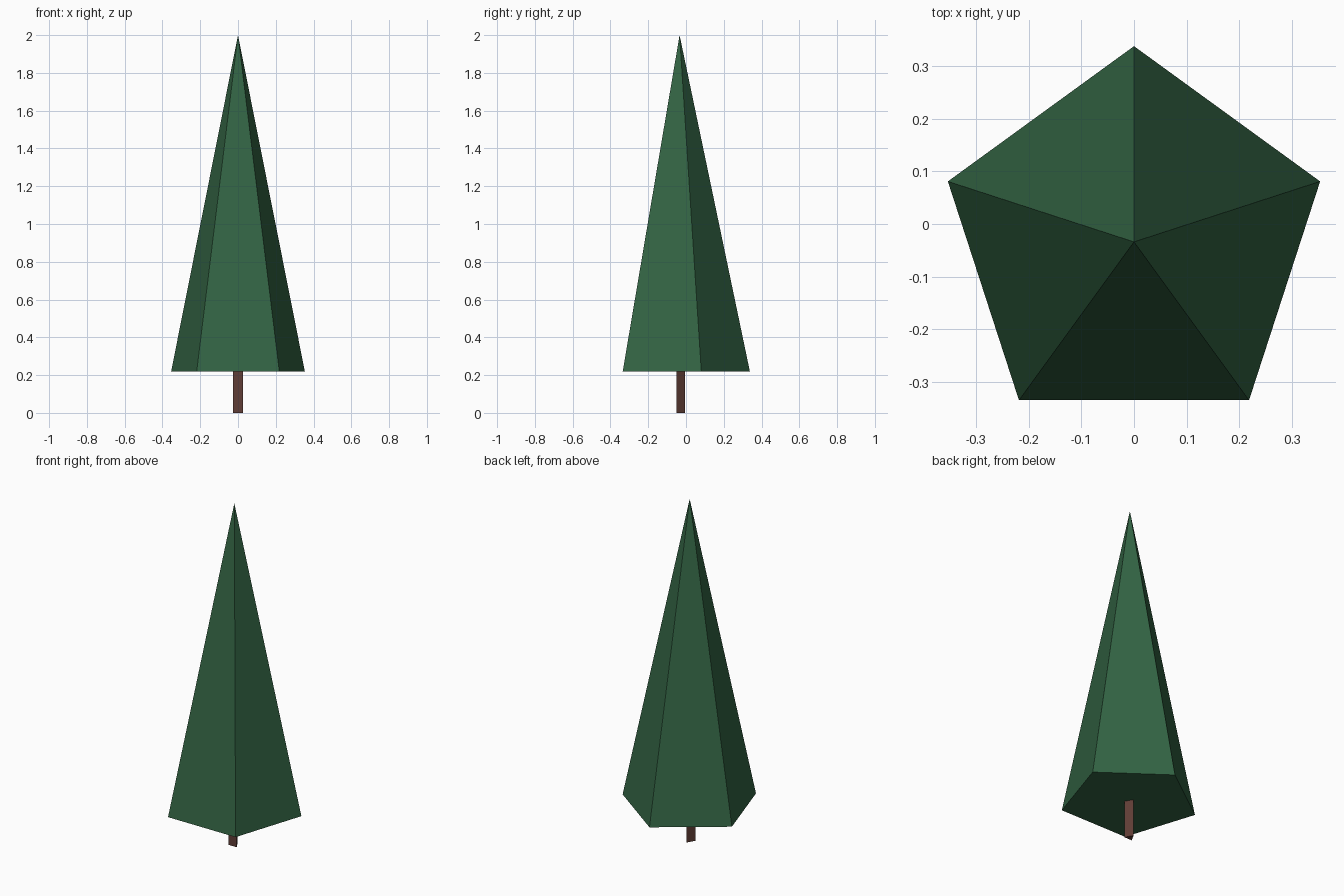
import bpy
import math

if "Cube" in bpy.data.objects:
    bpy.data.objects.remove(bpy.data.objects["Cube"])

CENTRE_Y = -0.034


def material(name, colour):
    mat = bpy.data.materials.new(name)
    mat.diffuse_color = (*colour, 1.0)
    mat.use_nodes = True
    mat.node_tree.nodes["Principled BSDF"].inputs["Base Color"].default_value = mat.diffuse_color
    return mat


def tapered_prism(name, sides, r_bottom, r_top, z_bottom, z_top, mat):
    """Low-poly prism or pyramid with one corner pointing to the back (+y)."""
    depth = z_top - z_bottom
    bpy.ops.mesh.primitive_cone_add(
        vertices=sides, radius1=r_bottom, radius2=r_top, depth=depth,
        location=(0, CENTRE_Y, z_bottom + depth / 2))
    obj = bpy.context.object
    obj.name = name
    # Put the first corner on +y whatever the primitive's start angle
    first = min(obj.data.vertices, key=lambda v: v.co.z).co
    obj.rotation_euler.z = math.pi / 2 - math.atan2(first.y, first.x)
    obj.data.materials.append(mat)
    return obj


# Five-sided foliage cone
tapered_prism("foliage", 5, 0.372, 0.0, 0.22, 2.0,
              material("dark green", (0.033, 0.127, 0.057)))

# Three-sided trunk
tapered_prism("trunk", 3, 0.03, 0.03, 0.0, 0.22,
              material("bark brown", (0.117, 0.048, 0.037)))
